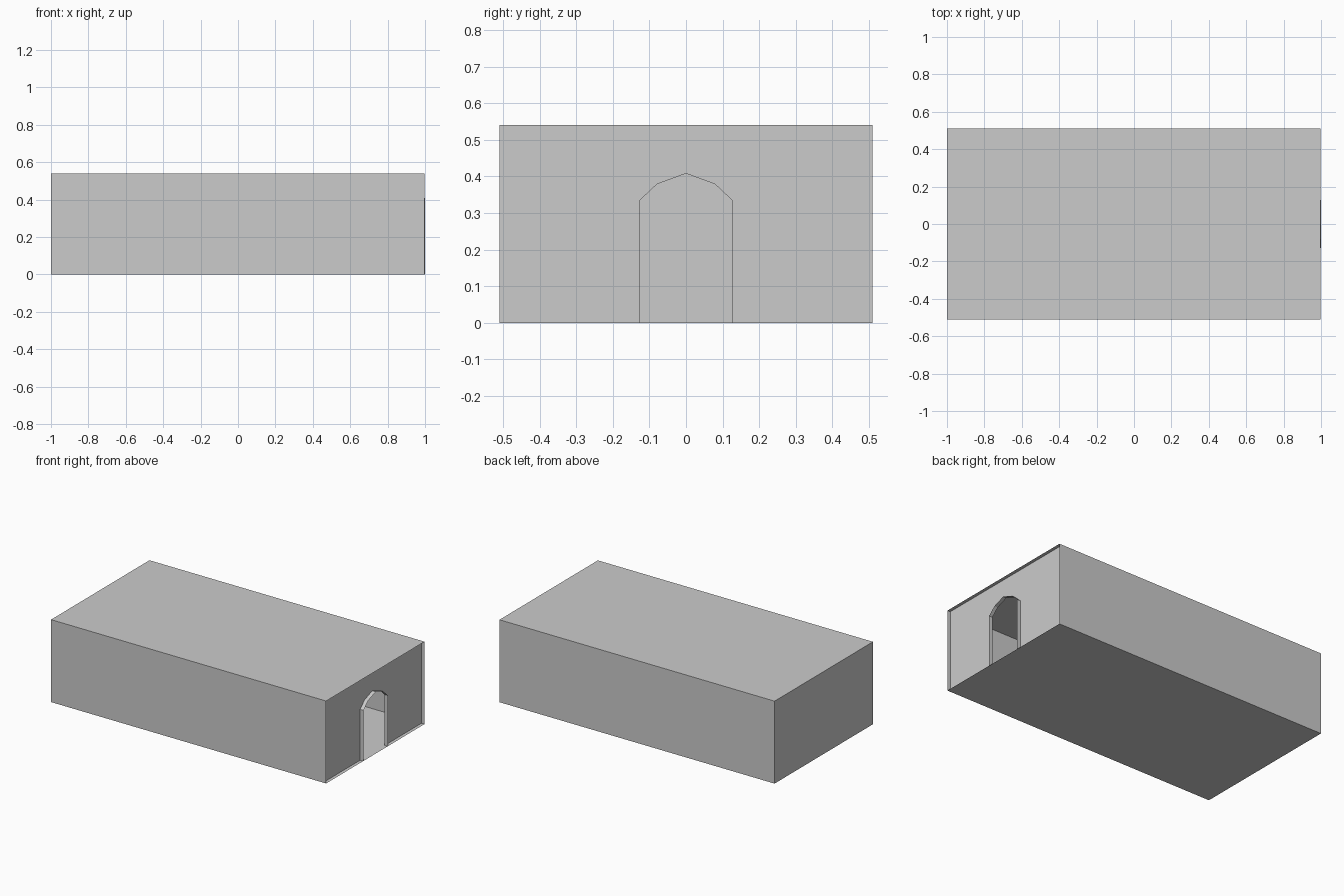
import bpy

if "Cube" in bpy.data.objects:
    bpy.data.objects.remove(bpy.data.objects["Cube"])

HALF_Y, TOP = 0.51, 0.541
X_BACK, X_OPEN, X_WALL, X_LIP = -1.0, 0.997, 0.975, 1.0


def add_mesh(name, verts, faces):
    mesh = bpy.data.meshes.new(name)
    mesh.from_pydata(verts, [], faces)
    obj = bpy.data.objects.new(name, mesh)
    bpy.context.collection.objects.link(obj)
    return obj


# thin room shell: floor, side walls and roof swept along x, closed at the back
section = [(-HALF_Y, 0), (HALF_Y, 0), (HALF_Y, TOP), (-HALF_Y, TOP)]
verts = [(x, y, z) for x in (X_BACK, X_OPEN) for y, z in section]
sides = [(i, i + 4, (i + 1) % 4 + 4, (i + 1) % 4) for i in range(4)]
add_mesh("room_shell", verts, [f[::-1] for f in sides] + [(0, 3, 2, 1)])

# faceted arch outline, from one foot over the crown to the other (y, z)
arch = [(-0.127, 0), (-0.127, 0.334), (-0.079, 0.379), (0, 0.408),
        (0.127 - 0.048, 0.379), (0.127, 0.334), (0.127, 0)]
n = len(arch)

# recessed end wall with the doorway left open
outline = [(-HALF_Y, 0)] + arch + [(HALF_Y, 0), (HALF_Y, TOP), (-HALF_Y, TOP)]
add_mesh("end_wall", [(X_WALL, y, z) for y, z in outline],
         [tuple(range(len(outline)))])

# thin lip running around the doorway
lip = [(x, y, z) for x in (X_WALL, X_LIP) for y, z in arch]
add_mesh("door_lip", lip, [(i, i + 1, i + 1 + n, i + n) for i in range(n - 1)])
